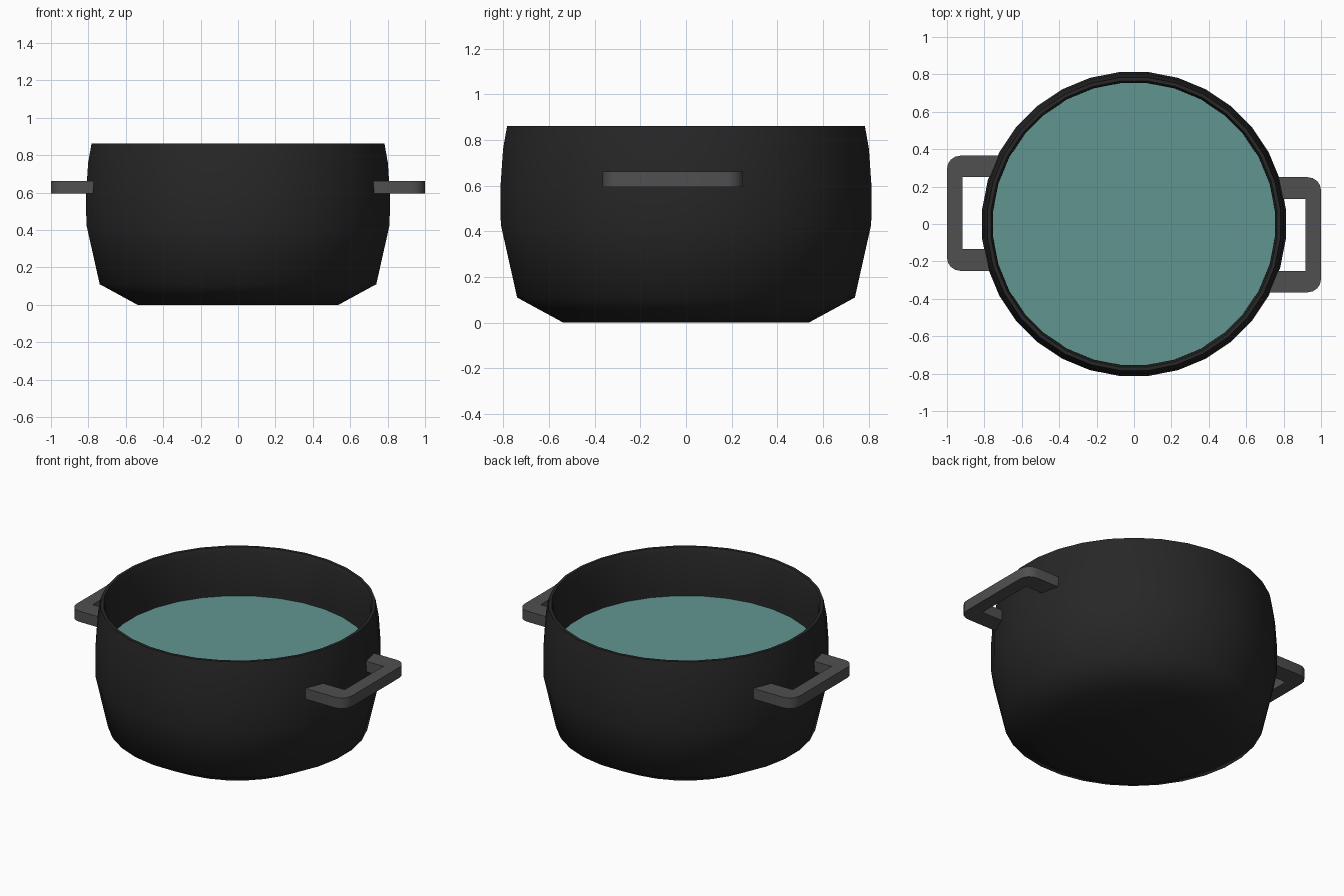
import bpy, bmesh
from math import cos, sin, pi, radians

if "Cube" in bpy.data.objects:
    bpy.data.objects.remove(bpy.data.objects["Cube"])

SIDES = 32


def material(name, color):
    m = bpy.data.materials.new(name)
    m.diffuse_color = (*color, 1)
    m.use_nodes = True
    m.node_tree.nodes["Principled BSDF"].inputs["Base Color"].default_value = m.diffuse_color
    return m


def finish(bm, name, mat, angle):
    bmesh.ops.recalc_face_normals(bm, faces=bm.faces)
    me = bpy.data.meshes.new(name)
    bm.to_mesh(me)
    bm.free()
    ob = bpy.data.objects.new(name, me)
    bpy.context.collection.objects.link(ob)
    me.materials.append(mat)
    bpy.ops.object.select_all(action='DESELECT')
    ob.select_set(True)
    bpy.context.view_layer.objects.active = ob
    bpy.ops.object.shade_smooth_by_angle(angle=radians(angle))
    return ob


def lathe(name, profile, mat, angle):
    bm = bmesh.new()
    rings = [[bm.verts.new((r * cos(2 * pi * (i + .5) / SIDES),
                            r * sin(2 * pi * (i + .5) / SIDES), z))
              for i in range(SIDES)] for r, z in profile]
    for a, b in zip(rings, rings[1:]):
        for i in range(SIDES):
            j = (i + 1) % SIDES
            bm.faces.new((a[i], a[j], b[j], b[i]))
    bm.faces.new(rings[0])
    bm.faces.new(rings[-1])
    return finish(bm, name, mat, angle)


def handle(name, turn, mat):
    # U-shaped bracket with rounded outer corners, extruded in z
    def arc(cx, cy, r, start):
        return [(cx + r * cos(start + k * pi / 8), cy + r * sin(start + k * pi / 8))
                for k in range(5)]
    outline = [(.69, -.365), *arc(.93, -.295, .07, -pi / 2),
               *arc(.93, .18, .07, 0), (.75, .25),
               (.77, .135), (.918, .135), (.918, -.25), (.74, -.25)]
    bm = bmesh.new()
    c, s = cos(turn), sin(turn)
    face = bm.faces.new([bm.verts.new((x * c - y * s, x * s + y * c, .595))
                         for x, y in outline])
    ext = bmesh.ops.extrude_face_region(bm, geom=[face])
    top = [v for v in ext['geom'] if isinstance(v, bmesh.types.BMVert)]
    bmesh.ops.translate(bm, verts=top, vec=(0, 0, .067))
    return finish(bm, name, mat, 30)


iron = material("black_iron", (.02, .02, .02))
steel = material("handle_grey", (.08, .08, .08))
teal = material("teal_liquid", (.12, .30, .28))

# Pot body: chamfered base, bulging wall, rounded rim, hollow inside
lathe("pot_body", [(.54, 0), (.743, .11), (.815, .43), (.816, .6), (.805, .76),
                   (.787, .862), (.768, .862), (.757, .835), (.757, .6),
                   (.755, .43), (.69, .14), (.5, .06)], iron, 50)

# Liquid surface inside the pot
lathe("liquid", [(.75, .535), (.758, .56)], teal, 30)

# Opposite side handles
for side, turn in (("right", 0), ("left", pi)):
    handle(side + "_handle", turn, steel)
